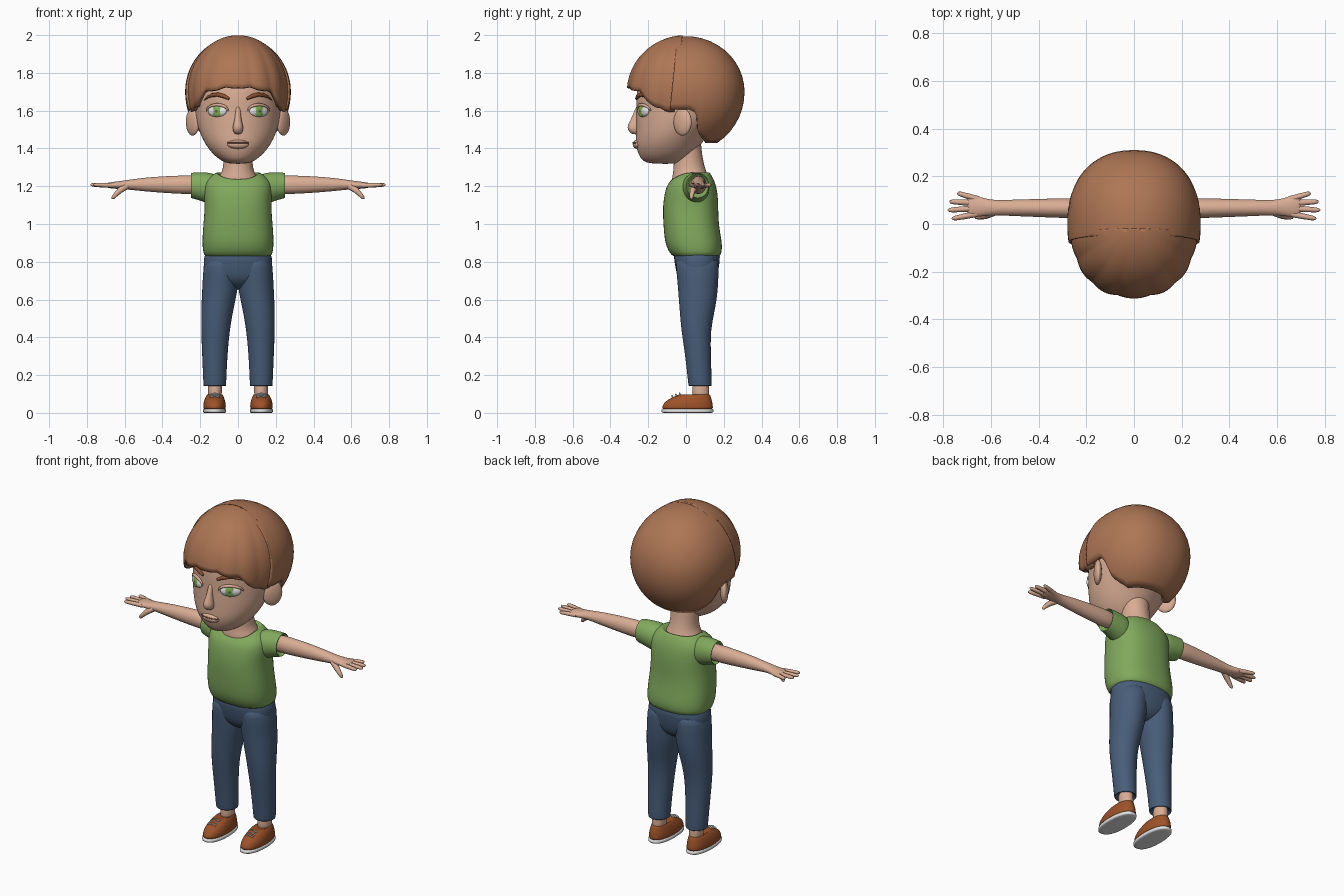
import bpy, bmesh, math
from mathutils import Matrix, Vector

cube = bpy.data.objects.get("Cube")
if cube:
    bpy.data.objects.remove(cube, do_unlink=True)


def material(name, r, g, b):
    m = bpy.data.materials.new(name)
    m.use_nodes = True
    m.diffuse_color = (r, g, b, 1)
    m.node_tree.nodes["Principled BSDF"].inputs["Base Color"].default_value = (r, g, b, 1)
    return m


skin = material("skin", .70, .42, .30)
hair_brown = material("hair brown", .42, .18, .09)
brow_brown = material("brow brown", .26, .08, .03)
shirt_green = material("shirt green", .22, .40, .11)
denim = material("denim blue", .065, .11, .19)
leather = material("shoe leather", .34, .085, .022)
white = material("white", .78, .78, .78)
iris_green = material("iris green", .22, .43, .09)
pupil_grey = material("pupil grey", .10, .16, .06)
lip_line = material("lip line", .28, .11, .08)


def finish(ob, mat, angle=50):
    ob.data.materials.clear()
    ob.data.materials.append(mat)
    bpy.ops.object.select_all(action='DESELECT')
    ob.select_set(True)
    bpy.context.view_layer.objects.active = ob
    bpy.ops.object.shade_smooth_by_angle(angle=math.radians(angle))
    return ob


def to_object(name, bm, mat, angle=50):
    me = bpy.data.meshes.new(name)
    bm.to_mesh(me)
    bm.free()
    ob = bpy.data.objects.new(name, me)
    bpy.context.collection.objects.link(ob)
    return finish(ob, mat, angle)


def power(v, n):
    return math.copysign(abs(v) ** (2 / n), v)


def loft(name, rings, mat, axis='z', side=1, n=2, sides=24, dips=None):
    """Skin rings of (position, centre a, centre b, radius a, radius b) along an axis."""
    bm = bmesh.new()
    loops = []
    for k, (t, ca, cb, ra, rb) in enumerate(rings):
        loop = []
        for i in range(sides):
            u = math.tau * i / sides
            a, b = ca + ra * power(math.sin(u), n), cb - rb * power(math.cos(u), n)
            drop = dips[k] * max(0, math.cos(u)) ** 1.5 if dips else 0
            p = (a, b, t - drop) if axis == 'z' else (t, a, b)
            loop.append(bm.verts.new((p[0] * side, p[1], p[2])))
        loops.append(loop)
    for lo, hi in zip(loops, loops[1:]):
        for i in range(sides):
            j = (i + 1) % sides
            bm.faces.new((lo[i], lo[j], hi[j], hi[i]))
    bm.faces.new(loops[0])
    bm.faces.new(loops[-1])
    bmesh.ops.recalc_face_normals(bm, faces=bm.faces)
    ob = to_object(name, bm, mat, 80)
    ob.modifiers.new("round", 'SUBSURF').levels = 1
    ob.modifiers["round"].render_levels = 1
    return ob


def body(rings):
    """Turn (z, half width, front y, back y) into loft rings."""
    return [(z, 0, (f + b) / 2, w, (b - f) / 2) for z, w, f, b in rings]


def ellipsoid(name, at, size, mat, turn=0):
    bm = bmesh.new()
    bmesh.ops.create_uvsphere(bm, u_segments=24, v_segments=14, radius=1)
    bm.transform(Matrix.Translation(at) @ Matrix.Rotation(turn, 4, 'Z') @ Matrix.Diagonal((*size, 1)))
    return to_object(name, bm, mat, 80)


def strand(name, points, radii, mat):
    cu = bpy.data.curves.new(name, 'CURVE')
    cu.dimensions, cu.bevel_depth, cu.bevel_resolution = '3D', 1, 2
    cu.use_fill_caps = True
    sp = cu.splines.new('POLY')
    sp.points.add(len(points) - 1)
    for p, co, r in zip(sp.points, points, radii):
        p.co, p.radius = (*co, 1), r
    ob = bpy.data.objects.new(name, cu)
    bpy.context.collection.objects.link(ob)
    bpy.ops.object.select_all(action='DESELECT')
    ob.select_set(True)
    bpy.context.view_layer.objects.active = ob
    bpy.ops.object.convert(target='MESH')
    return finish(bpy.context.view_layer.objects.active, mat, 80)


# Head and neck
head = body([(1.318, .05, -.19, -.03), (1.335, .09, -.235, .0), (1.37, .135, -.252, .04),
             (1.42, .173, -.27, .08), (1.48, .203, -.264, .12), (1.54, .22, -.266, .19),
             (1.60, .23, -.262, .23), (1.68, .233, -.266, .25), (1.78, .22, -.25, .25),
             (1.88, .15, -.17, .17), (1.92, .06, -.07, .07)])
loft("head", head, skin, sides=32)
loft("neck", body([(1.2, .12, -.08, .13), (1.245, .108, -.074, .122), (1.275, .085, -.068, .108),
                   (1.32, .076, -.066, .094), (1.4, .078, -.06, .08), (1.5, .08, -.05, .08)]), skin)


def face_y(x, z):
    for lo, hi in zip(head, head[1:]):
        if lo[0] <= z <= hi[0]:
            f = (z - lo[0]) / (hi[0] - lo[0])
            _, _, c, w, d = [p + (q - p) * f for p, q in zip(lo, hi)]
            return c - d * math.sqrt(max(0, 1 - (x / w) ** 2))


loft("nose", body([(1.474, .012, -.285, -.24), (1.488, .027, -.302, -.24), (1.512, .03, -.313, -.24),
                   (1.535, .022, -.302, -.24), (1.575, .015, -.282, -.24), (1.63, .012, -.262, -.24)]), skin)
ellipsoid("lips", (0, -.26, 1.422), (.056, .022, .024), skin)
xs = [.055 * i / 6 for i in range(-6, 7)]
strand("mouth_line", [(x, min(face_y(x, 1.43), -.26 - .0205 * math.sqrt(max(0, 1 - (x / .056) ** 2))) - .001, 1.43)
                      for x in xs], [.003] * len(xs), lip_line)

# Hair: a dome with a hem height that follows the angle from the front
HEM = [(0, 1.732), (28, 1.718), (42, 1.70), (50, 1.665), (61, 1.62), (72, 1.605), (93, 1.605),
       (99, 1.585), (103, 1.485), (112, 1.455), (125, 1.43), (180, 1.43)]


def hem(az):
    d = abs(math.degrees(az))
    for (a, p), (b, q) in zip(HEM, HEM[1:]):
        if d <= b:
            return p + (q - p) * (d - a) / (b - a)
    return HEM[-1][1]


def hair(name, width, height, ribs, seam_y, keep):
    count, rows, zc = 144, 18, 1.70
    bm = bmesh.new()
    pole = bm.verts.new((0, 0, zc + height))
    cols = []
    for i in range(count):
        az = -math.pi + math.tau * i / count
        rib = abs(math.cos(7 * az))
        drop = hem(az) - zc - (.012 * rib if ribs else 0)
        end = math.acos(max(-1, drop / (height if drop > 0 else .32)))
        col = []
        for j in range(1, rows + 1):
            t = end * j / rows
            s = math.sin(t) * (1 + (.022 * rib - .012) * math.sin(t) * ribs)
            col.append(bm.verts.new((width * s * power(math.sin(az), 2.25), -.31 * s * power(math.cos(az), 2.25),
                                     zc + math.cos(t) * (height if t < math.pi / 2 else .32))))
        cols.append(col)
    for i in range(count):
        a, b = cols[i], cols[(i + 1) % count]
        bm.faces.new((a[0], b[0], pole))
        for j in range(rows - 1):
            bm.faces.new((a[j + 1], b[j + 1], b[j], a[j]))
    bmesh.ops.bisect_plane(bm, geom=bm.verts[:] + bm.edges[:] + bm.faces[:], clear_outer=True,
                           plane_co=(0, seam_y, 1.99), plane_no=Vector((0, -1, .105)) * keep)
    ob = to_object(name, bm, hair_brown, 60)
    solid = ob.modifiers.new("thickness", 'SOLIDIFY')
    solid.thickness, solid.offset = .025, -1


hair("back_hair", .28, .294, 0, -.045, 1)
hair("fringe_hair", .266, .30, 1, -.02, -1)

# Shirt
loft("shirt", body([(.825, .165, -.06, .17), (.832, .181, -.076, .185), (.88, .19, -.108, .195),
                    (.95, .188, -.117, .181), (1.03, .181, -.122, .171), (1.10, .176, -.123, .172),
                    (1.17, .182, -.113, .167), (1.22, .178, -.098, .155), (1.25, .152, -.085, .14),
                    (1.272, .118, -.076, .126), (1.274, .11, -.07, .12), (1.255, .1, -.06, .11)]),
     shirt_green, n=2.4, sides=32, dips=[0] * 7 + [.01, .025, .036, .036, .036])

# Trousers
loft("trouser_hips", body([(.652, .03, .03, .1), (.675, .1, -.01, .14), (.71, .176, -.045, .165),
                           (.77, .186, -.057, .175), (.835, .18, -.068, .184), (.86, .17, -.06, .17)]),
     denim, n=2.3)

for side, tag in ((1, "left"), (-1, "right")):
    loft(tag + "_trouser_leg", [(.16, .123, .075, .05, .05), (.141, .123, .075, .056, .057),
                                (.141, .123, .075, .06, .062), (.16, .123, .074, .061, .063),
                                (.3, .123, .064, .067, .068), (.44, .12, .052, .076, .078),
                                (.55, .109, .06, .086, .095), (.62, .1, .063, .092, .103),
                                (.68, .093, .063, .096, .108), (.78, .09, .06, .094, .115),
                                (.83, .085, .058, .085, .11)], denim, side=side)
    loft(tag + "_ankle", [(.06, .122, .078, .036, .046), (.1, .122, .078, .036, .045),
                          (.2, .122, .076, .04, .045)], skin, side=side)

    # Shoes
    loft(tag + "_sole", [(0, .124, .008, .058, .134), (.001, .124, .008, .061, .138),
                         (.02, .124, .008, .062, .139), (.022, .124, .008, .058, .134)],
         white, side=side, n=2.3)
    loft(tag + "_shoe", [(.018, .124, .008, .058, .134), (.024, .124, .008, .06, .136),
                         (.05, .124, .01, .06, .132), (.075, .124, .022, .053, .113),
                         (.092, .123, .04, .045, .09), (.102, .122, .045, .038, .076),
                         (.09, .122, .072, .033, .044)], leather, side=side, n=2.2)
    for k, y in enumerate((-.07, -.05, -.03)):
        z = .089 + .007 * k
        strand(f"{tag}_lace_{k + 1}", [(side * .098, y, z - .006), (side * .123, y - .004, z + .002),
                                       (side * .148, y, z - .006)], [.004] * 3, white)

    # Sleeve, arm and hand
    loft(tag + "_sleeve", [(.1, .045, 1.185, .07, .075), (.15, .05, 1.188, .076, .084),
                           (.19, .057, 1.198, .068, .077), (.245, .062, 1.204, .062, .068),
                           (.251, .062, 1.204, .061, .067), (.25, .063, 1.204, .055, .061),
                           (.22, .063, 1.205, .052, .058)], shirt_green, axis='x', side=side)
    loft(tag + "_arm", [(.18, .065, 1.207, .043, .052), (.3, .067, 1.208, .042, .049),
                        (.4, .067, 1.209, .038, .044), (.5, .068, 1.209, .035, .036),
                        (.58, .068, 1.208, .031, .026), (.62, .07, 1.206, .036, .022),
                        (.66, .074, 1.205, .044, .018), (.69, .076, 1.205, .044, .014),
                        (.7, .076, 1.205, .036, .008)], skin, axis='x', side=side)
    fingers = {"index": (.66, .042, .765, .022), "middle": (.67, .065, .782, .058),
               "ring": (.67, .088, .775, .094), "little": (.65, .103, .742, .13)}
    for word, (x0, y0, x1, y1) in fingers.items():
        pts = [(side * (x0 + (x1 - x0) * f), y0 + (y1 - y0) * f, 1.204 + .004 * f) for f in (0, .5, .85, .96, 1)]
        strand(f"{tag}_{word}_finger", pts, [.013, .012, .010, .007, .002], skin)
    strand(tag + "_thumb", [(side * .59, .05, 1.2), (side * .625, .036, 1.178), (side * .65, .03, 1.153),
                            (side * .663, .029, 1.138), (side * .667, .029, 1.132)],
           [.017, .016, .012, .009, .002], skin)

    # Ear, eye and brow
    ellipsoid(tag + "_ear", (side * .24, -.018, 1.54), (.022, .056, .072), skin, -side * .6)
    turn = side * .5
    centre = Vector((side * .11, face_y(.11, 1.597) + .006, 1.597))
    ellipsoid(tag + "_eye", centre, (.056, .018, .031), white, turn)
    out = Vector((math.sin(turn), -math.cos(turn), 0))
    ellipsoid(tag + "_iris", centre + out * .0125 - Vector((side * .004, 0, 0)), (.03, .008, .029), iris_green, turn)
    ellipsoid(tag + "_pupil", centre + out * .018 - Vector((side * .005, 0, 0)), (.012, .0035, .012), pupil_grey, turn)
    arc = [math.pi * i / 10 for i in range(11)]
    lid = [(.11 + .057 * math.cos(a), 1.598 + .033 * math.sin(a)) for a in arc]
    strand(tag + "_eyelid", [(side * x, face_y(x, z) - .003, z) for x, z in lid],
           [.003 + .006 * math.sin(a) for a in arc], skin)
    brow = [(.047, 1.663), (.075, 1.677), (.105, 1.685), (.135, 1.683), (.16, 1.672), (.18, 1.655)]
    strand(tag + "_eyebrow", [(side * x, face_y(x, z) - .003, z) for x, z in brow],
           [.007, .011, .011, .010, .007, .002], brow_brown)
